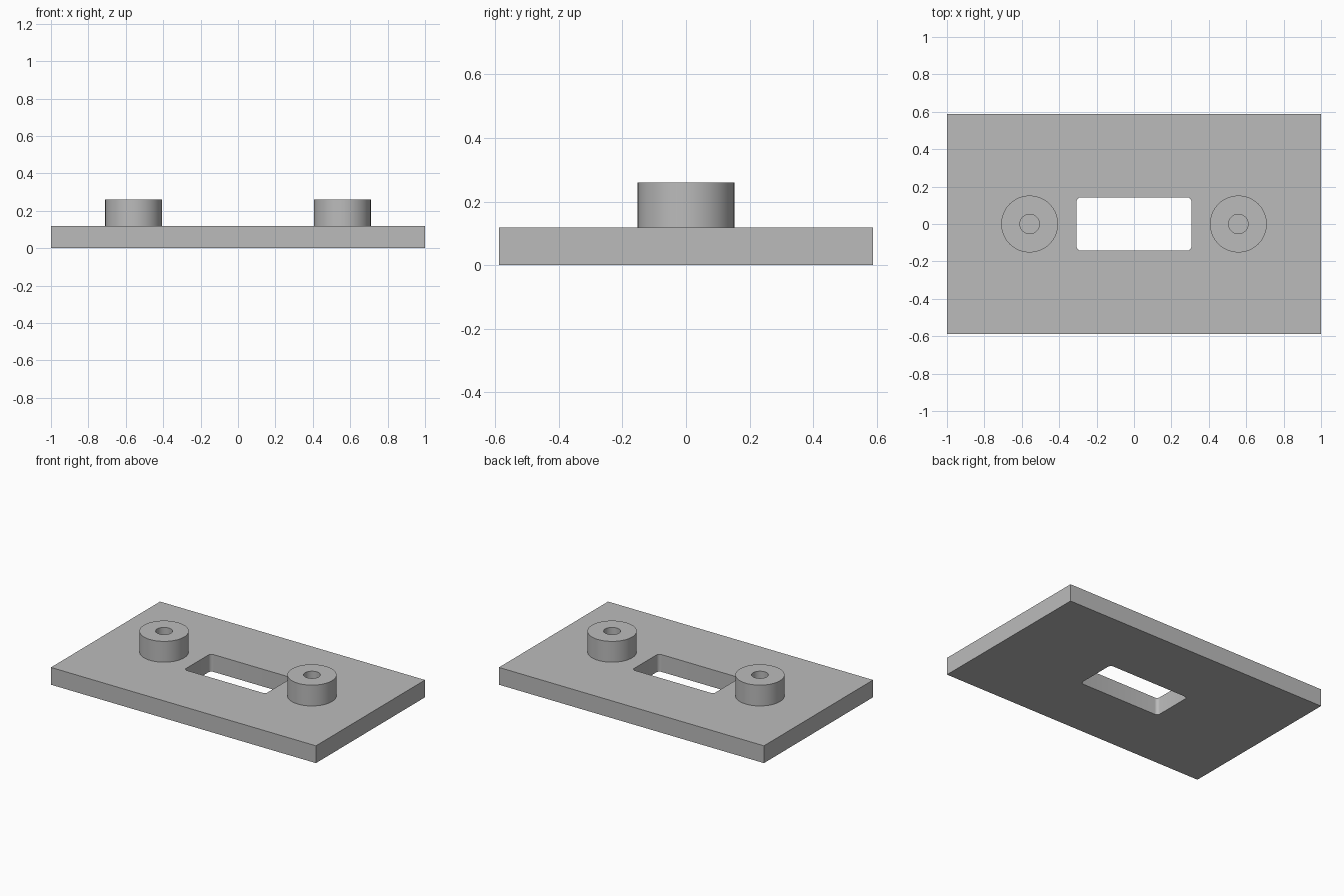
import bpy, bmesh, math

if "Cube" in bpy.data.objects:
    bpy.data.objects.remove(bpy.data.objects["Cube"], do_unlink=True)

LENGTH, WIDTH, THICK = 2.0, 1.176, 0.118
SLOT_X, SLOT_Y, SLOT_RADIUS = 0.614, 0.284, 0.022
BOSS_X, BOSS_R, BORE_R, BOSS_TOP = 0.558, 0.152, 0.052, 0.26

grey = bpy.data.materials.new("plain grey")
grey.use_nodes = True
grey.diffuse_color = (0.5, 0.5, 0.5, 1)
grey.node_tree.nodes["Principled BSDF"].inputs["Base Color"].default_value = (0.5, 0.5, 0.5, 1)


def add_object(name, bm):
    bmesh.ops.recalc_face_normals(bm, faces=bm.faces)
    mesh = bpy.data.meshes.new(name)
    bm.to_mesh(mesh)
    bm.free()
    mesh.materials.append(grey)
    obj = bpy.data.objects.new(name, mesh)
    bpy.context.collection.objects.link(obj)
    return obj


def box(size, z):
    bm = bmesh.new()
    bmesh.ops.create_cube(bm, size=1)
    bmesh.ops.scale(bm, vec=size, verts=bm.verts)
    bmesh.ops.translate(bm, vec=(0, 0, z), verts=bm.verts)
    return bm


def smooth(obj):
    bpy.ops.object.select_all(action="DESELECT")
    obj.select_set(True)
    bpy.context.view_layer.objects.active = obj
    bpy.ops.object.shade_smooth_by_angle(angle=math.radians(30))


# Base plate
plate = add_object("base_plate", box((LENGTH, WIDTH, THICK), THICK / 2))

# Rounded slot through the plate
bm = box((SLOT_X, SLOT_Y, THICK * 3), THICK / 2)
uprights = [e for e in bm.edges if abs(e.verts[0].co.z - e.verts[1].co.z) > THICK]
bmesh.ops.bevel(bm, geom=uprights, offset=SLOT_RADIUS, segments=6, profile=0.5, affect="EDGES")
cutter = add_object("slot_cutter", bm)
cutter.hide_render = True
cut = plate.modifiers.new("slot", "BOOLEAN")
cut.operation = "DIFFERENCE"
cut.solver = "EXACT"
cut.object = cutter
bpy.context.view_layer.objects.active = plate
bpy.ops.object.modifier_apply(modifier=cut.name)
bpy.data.objects.remove(cutter, do_unlink=True)
smooth(plate)


# Round bosses with a blind bore, turned from a profile
def boss(name, x):
    floor, foot = THICK + 0.001, THICK / 2
    profile = [(0, floor), (BORE_R, floor), (BORE_R, BOSS_TOP),
               (BOSS_R, BOSS_TOP), (BOSS_R, foot), (0, foot)]
    bm = bmesh.new()
    verts = [bm.verts.new((r, 0, z)) for r, z in profile]
    edges = [bm.edges.new(pair) for pair in zip(verts, verts[1:])]
    bmesh.ops.spin(bm, geom=verts + edges, cent=(0, 0, 0), axis=(0, 0, 1),
                   angle=math.tau, steps=64)
    bmesh.ops.remove_doubles(bm, verts=bm.verts, dist=0.0001)
    obj = add_object(name, bm)
    obj.location.x = x
    smooth(obj)


boss("left_boss", BOSS_X)
boss("right_boss", -BOSS_X)
